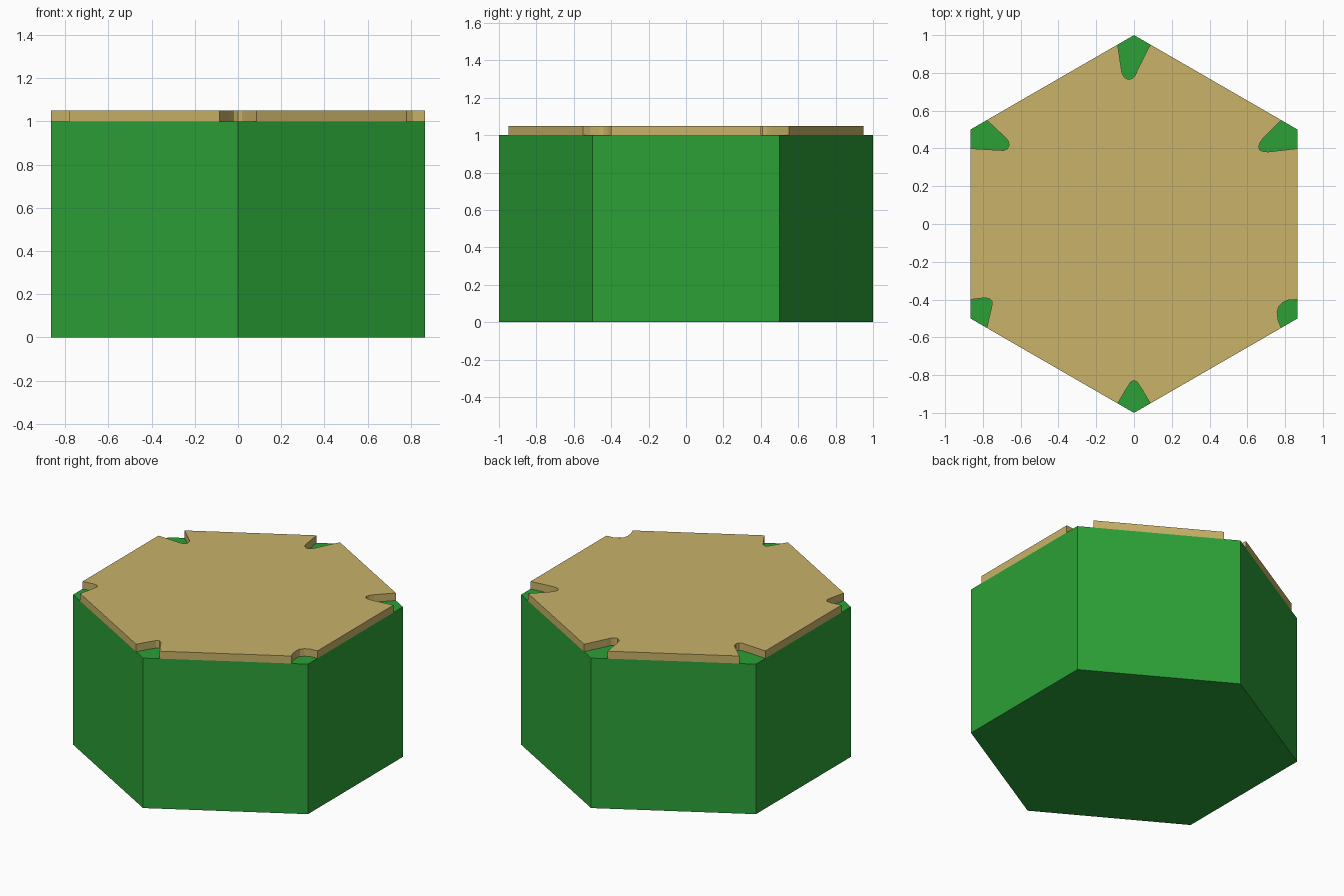
import bpy, bmesh
from math import sin, cos, radians
from mathutils import Vector

if "Cube" in bpy.data.objects:
    bpy.data.objects.remove(bpy.data.objects["Cube"])


def prism(name, outline, z0, z1, color):
    bm = bmesh.new()
    base = bm.faces.new([bm.verts.new((p[0], p[1], z0)) for p in outline])
    ext = bmesh.ops.extrude_face_region(bm, geom=[base], use_keep_orig=True)
    top = [v for v in ext["geom"] if isinstance(v, bmesh.types.BMVert)]
    bmesh.ops.translate(bm, verts=top, vec=(0, 0, z1 - z0))
    bmesh.ops.recalc_face_normals(bm, faces=bm.faces[:])
    mesh = bpy.data.meshes.new(name)
    bm.to_mesh(mesh)
    bm.free()
    mat = bpy.data.materials.new(name + "_color")
    mat.diffuse_color = (*color, 1)
    mat.use_nodes = True
    mat.node_tree.nodes["Principled BSDF"].inputs["Base Color"].default_value = mat.diffuse_color
    mesh.materials.append(mat)
    obj = bpy.data.objects.new(name, mesh)
    bpy.context.collection.objects.link(obj)
    return obj


# Hexagon corners, counterclockwise from the right rear corner
corners = [Vector((cos(radians(a)), sin(radians(a)))) for a in range(30, 390, 60)]

# Inner curve of the irregular notch at each corner, counterclockwise
notches = [
    [(0.71, 0.382), (0.685, 0.384), (0.665, 0.392), (0.66, 0.41), (0.668, 0.432), (0.685, 0.455)],
    [(0.016, 0.81), (0.005, 0.785), (-0.01, 0.77), (-0.03, 0.766), (-0.05, 0.775), (-0.064, 0.80)],
    [(-0.678, 0.455), (-0.665, 0.438), (-0.661, 0.416), (-0.67, 0.398), (-0.69, 0.39), (-0.72, 0.391)],
    [(-0.79, -0.391), (-0.765, -0.395), (-0.752, -0.41), (-0.752, -0.43)],
    [(-0.04, -0.872), (-0.018, -0.838), (0, -0.829), (0.018, -0.838), (0.04, -0.872)],
    [(0.763, -0.51), (0.758, -0.465), (0.765, -0.44), (0.782, -0.42), (0.81, -0.404)],
]

# Sand plate outline: each corner is replaced by its notch
outline = []
for i, c in enumerate(corners):
    outline.append(c.lerp(corners[i - 1], 0.1))
    outline += notches[i]
    outline.append(c.lerp(corners[(i + 1) % 6], 0.1))

prism("grass_block", corners, 0, 1, (0.025, 0.352, 0.038))
prism("sand_plate", outline, 1, 1.05, (0.578, 0.445, 0.138))
